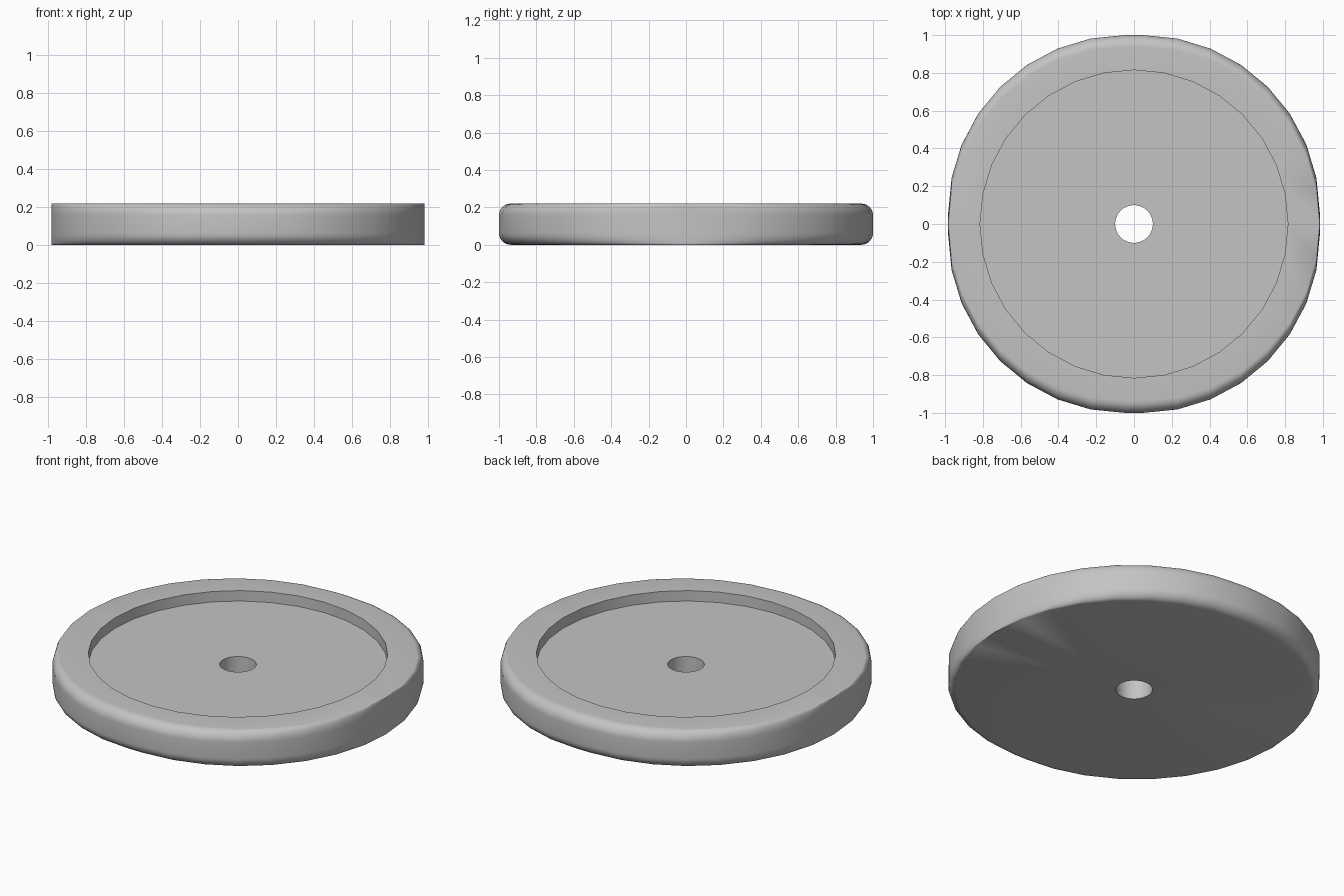
import bpy, bmesh, math

cube = bpy.data.objects.get("Cube")
if cube:
    bpy.data.objects.remove(cube, do_unlink=True)

SIDES = 32            # facets around the disc
CORE = 0.9375         # disc radius before rounding
ROUND = 0.0625        # edge rounding, acting front to back
STRETCH = 0.046       # sideways stretch of the rounded edge
HEIGHT = 0.22
FLOOR = HEIGHT - 0.0625
RECESS_RADIUS = 0.815
HOLE_RADIUS = 0.1
STEPS = 8

# Sign pairs around the outline: axis points are doubled to leave short flats
outline = []
for i in range(SIDES):
    a = 2 * math.pi * i / SIDES
    before, after = a - 0.01, a + 0.01
    spots = (before, after) if i % (SIDES // 4) == 0 else (a,)
    for s in spots:
        outline.append((math.cos(a), math.sin(a),
                        math.copysign(1, math.cos(s)),
                        math.copysign(1, math.sin(s))))


def ring(bm, radius, z, dx=0.0, dy=0.0):
    return [bm.verts.new((radius * c + sx * dx, radius * s + sy * dy, z))
            for c, s, sx, sy in outline]


bm = bmesh.new()
rings = []

# Rounded outer wall, bottom to top
for base, start in ((ROUND, -math.pi / 2), (HEIGHT - ROUND, 0)):
    for k in range(STEPS + 1):
        t = start + math.pi / 2 * k / STEPS
        rings.append(ring(bm, CORE, base + ROUND * math.sin(t),
                          STRETCH, ROUND * math.cos(t)))

# Recess wall, floor and centre hole
rings.append(ring(bm, RECESS_RADIUS, HEIGHT))
rings.append(ring(bm, RECESS_RADIUS, FLOOR))
rings.append(ring(bm, HOLE_RADIUS, FLOOR))
rings.append(ring(bm, HOLE_RADIUS, 0))

# Skin the closed profile
count = len(outline)
for lower, upper in zip(rings, rings[1:] + rings[:1]):
    for i in range(count):
        j = (i + 1) % count
        bm.faces.new((lower[i], lower[j], upper[j], upper[i]))

bmesh.ops.remove_doubles(bm, verts=bm.verts[:], dist=0.0001)
bmesh.ops.recalc_face_normals(bm, faces=bm.faces[:])

mesh = bpy.data.meshes.new("round_tray")
bm.to_mesh(mesh)
bm.free()
tray = bpy.data.objects.new("round_tray", mesh)
bpy.context.collection.objects.link(tray)

# Plain grey finish
grey = bpy.data.materials.new("light_grey")
grey.use_nodes = True
colour = (0.55, 0.55, 0.55, 1)
grey.diffuse_color = colour
grey.node_tree.nodes["Principled BSDF"].inputs["Base Color"].default_value = colour
mesh.materials.append(grey)

bpy.ops.object.select_all(action='DESELECT')
tray.select_set(True)
bpy.context.view_layer.objects.active = tray
bpy.ops.object.shade_smooth_by_angle(angle=math.radians(30))
